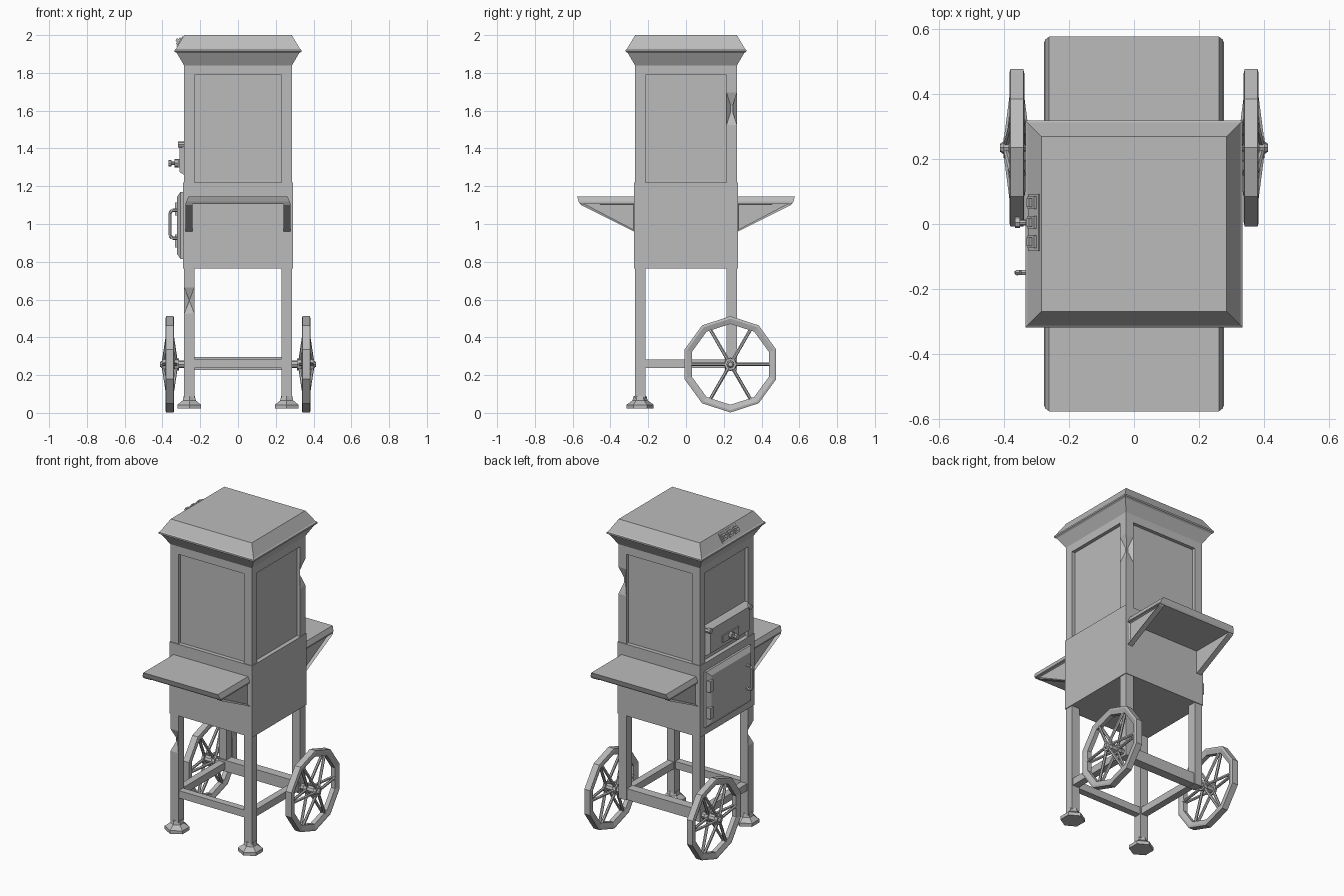
import bpy, bmesh, math
from mathutils import Vector

cube = bpy.data.objects.get("Cube")
if cube:
    bpy.data.objects.remove(cube, do_unlink=True)

GREY = (0.5, 0.5, 0.5, 1)
mat = bpy.data.materials.new("plain grey")
mat.use_nodes = True
mat.diffuse_color = GREY
bsdf = next(n for n in mat.node_tree.nodes if n.type == 'BSDF_PRINCIPLED')
bsdf.inputs["Base Color"].default_value = GREY
bsdf.inputs["Roughness"].default_value = 0.8


def finish(name, bm):
    bmesh.ops.recalc_face_normals(bm, faces=bm.faces)
    mesh = bpy.data.meshes.new(name)
    bm.to_mesh(mesh)
    bm.free()
    mesh.materials.append(mat)
    obj = bpy.data.objects.new(name, mesh)
    bpy.context.collection.objects.link(obj)
    return obj


def loft(bm, rings):
    """Skin closed rings of equal length and cap both ends."""
    loops = [[bm.verts.new(p) for p in ring] for ring in rings]
    n = len(loops[0])
    for a, b in zip(loops, loops[1:]):
        for i in range(n):
            bm.faces.new((a[i], a[(i + 1) % n], b[(i + 1) % n], b[i]))
    return bm.faces.new(loops[0]), bm.faces.new(loops[-1])


def rect(hx, hy, z):
    return [(-hx, -hy, z), (hx, -hy, z), (hx, hy, z), (-hx, hy, z)]


def box(bm, x0, x1, y0, y1, z0, z1):
    loft(bm, [[(x0, y0, z), (x1, y0, z), (x1, y1, z), (x0, y1, z)] for z in (z0, z1)])


def rod(bm, p, q, r0, r1=None, sides=8):
    p, q = Vector(p), Vector(q)
    turn = (q - p).to_track_quat('Z', 'Y').to_matrix().to_4x4()
    turn.translation = (p + q) / 2
    bmesh.ops.create_cone(bm, cap_ends=True, segments=sides, radius1=r0,
                          radius2=r0 if r1 is None else r1,
                          depth=(q - p).length, matrix=turn)


def side_panel(bm, x0, x1, y0, y1, z0, z1, bevel):
    """Raised panel on the -x side with chamfered borders."""
    def ring(x, b):
        return [(x, y0 + b, z0 + b), (x, y1 - b, z0 + b), (x, y1 - b, z1 - b), (x, y0 + b, z1 - b)]
    loft(bm, [ring(x0, 0), ring((x0 + x1) / 2, 0), ring(x1, bevel)])


def chip(bm, corner, z, half, depth):
    """Knock a dent into one vertical corner of a post."""
    for h in (z - half, z, z + half):
        bmesh.ops.bisect_plane(bm, geom=bm.verts[:] + bm.edges[:] + bm.faces[:],
                               plane_co=(0, 0, h), plane_no=(0, 0, 1))
    v = min(bm.verts, key=lambda v: (v.co - Vector((*corner, z))).length)
    v.co.x -= math.copysign(depth, corner[0])
    v.co.y -= math.copysign(depth, corner[1])
    bmesh.ops.triangulate(bm, faces=bm.faces)


W, D, P = 0.286, 0.27, 0.055      # cabinet half width, half depth, post width

# Roof with flared cornice
bm = bmesh.new()
loft(bm, [rect(hx, hx - 0.016, z) for hx, z in
          ((W, 1.79), (W, 1.84), (0.324, 1.905), (0.335, 1.912),
           (0.335, 1.922), (0.328, 1.928), (0.285, 2.0))])
finish("roof", bm)

# Window cabinet
bm = bmesh.new()
box(bm, -W + 0.022, W - 0.022, -D + 0.022, D - 0.022, 1.2, 1.8)
finish("window_panes", bm)

bm = bmesh.new()
box(bm, -0.291, 0.291, -0.274, 0.274, 0.765, 1.22)
finish("lower_cabinet", bm)

# Corner posts, legs and feet
for sx, side in ((1, "left"), (-1, "right")):
    for sy, end in ((1, "back"), (-1, "front")):
        xs = sorted((sx * W, sx * (W - P)))
        ys = sorted((sy * D, sy * (D - P)))
        bm = bmesh.new()
        box(bm, *xs, *ys, 1.22, 1.8)
        if sx > 0 and sy > 0:
            chip(bm, (W, D), 1.61, 0.085, 0.028)
        finish(f"{end}_{side}_post", bm)

        bm = bmesh.new()
        box(bm, *xs, *ys, 0.08 if sy < 0 else 0.225, 0.77)
        if sx < 0 and sy < 0:
            chip(bm, (-W, -D), 0.595, 0.07, 0.028)
        finish(f"{end}_{side}_leg", bm)

        if sy < 0:
            cx, cy = sx * 0.258, -0.243
            bm = bmesh.new()
            loft(bm, [[(cx + r * math.sin(math.tau * i / 6), cy + r * math.cos(math.tau * i / 6), z)
                       for i in range(6)]
                      for r, z in ((0.072, 0.022), (0.072, 0.043), (0.04, 0.066), (0.034, 0.09))])
            finish(f"{side}_foot", bm)

# Lower frame bars
bm = bmesh.new()
box(bm, -0.24, 0.24, -0.265, -0.222, 0.238, 0.285)
for s in (1, -1):
    xs = sorted((s * 0.28, s * 0.236))
    box(bm, *xs, -0.23, 0.23, 0.238, 0.283)
finish("frame_bars", bm)
bm = bmesh.new()
box(bm, -0.28, 0.28, 0.206, 0.264, 0.226, 0.297)
finish("axle_beam", bm)

# Ten-sided spoked wheels
CY, CZ, R, WX = 0.235, 0.257, 0.255, 0.361
for s, side in ((1, "left"), (-1, "right")):
    bm = bmesh.new()
    profile = ((R, 0.02), (0.242, 0.023), (0.214, 0.014),
               (0.214, -0.014), (0.242, -0.023), (R, -0.02))
    rim = [[bm.verts.new((s * WX + x, CY + r * math.sin(math.tau * i / 10),
                          CZ + r * math.cos(math.tau * i / 10)))
            for r, x in profile] for i in range(10)]
    for i in range(10):
        a, b = rim[i], rim[(i + 1) % 10]
        for j in range(6):
            k = (j + 1) % 6
            bm.faces.new((a[j], a[k], b[k], b[j]))
    finish(f"{side}_wheel_rim", bm)

    bm = bmesh.new()
    for i in range(6):
        c, n = math.cos(math.tau * i / 6), math.sin(math.tau * i / 6)
        for o in (1, -1):
            rod(bm, (s * WX + o * 0.033, CY + 0.02 * c, CZ + 0.02 * n),
                (s * WX + o * 0.007, CY + 0.22 * c, CZ + 0.22 * n), 0.009, sides=6)
    finish(f"{side}_wheel_spokes", bm)

    bm = bmesh.new()
    for x0, x1, r0, r1 in ((0.27, 0.33, 0.02, 0.02), (0.313, 0.335, 0.032, 0.032),
                           (0.33, 0.392, 0.022, 0.022), (0.385, 0.402, 0.036, 0.032),
                           (0.402, 0.413, 0.02, 0.012)):
        rod(bm, (s * x0, CY, CZ), (s * x1, CY, CZ), r0, r1)
    finish(f"{side}_wheel_hub", bm)

# Fold-out shelves with triangular brackets
for s, end in ((1, "back"), (-1, "front")):
    bm = bmesh.new()
    loft(bm, [[(-hx, s * 0.27, z), (hx, s * 0.27, z), (hx, s * y, z), (-hx, s * y, z)]
              for hx, y, z in ((0.274, 0.562, 1.107), (0.274, 0.568, 1.118), (0.262, 0.577, 1.146))])
    finish(f"{end}_shelf", bm)
    for sx, side in ((1, "left"), (-1, "right")):
        bm = bmesh.new()
        tri = ((0.27, 1.112), (0.562, 1.112), (0.555, 1.1), (0.27, 0.958))
        caps = loft(bm, [[(sx * x, s * y, z) for y, z in tri] for x in (0.242, 0.277)])
        bmesh.ops.recalc_face_normals(bm, faces=bm.faces)
        bmesh.ops.inset_region(bm, faces=[caps[1]], thickness=0.013)
        bmesh.ops.translate(bm, verts=caps[1].verts, vec=(-sx * 0.016, 0, 0))
        finish(f"{end}_{side}_bracket", bm)

# Storage door with hinges and pull handle
bm = bmesh.new()
side_panel(bm, -0.285, -0.324, -0.22, 0.235, 0.815, 1.17, 0.028)
finish("storage_door", bm)
bm = bmesh.new()
for z in (0.91, 1.08):
    box(bm, -0.334, -0.29, 0.2, 0.232, z - 0.035, z + 0.035)
finish("door_hinges", bm)
bm = bmesh.new()
path = [(-0.31, 0.925), (-0.348, 0.925), (-0.36, 0.938), (-0.36, 1.06), (-0.348, 1.073), (-0.31, 1.073)]
for a, b in zip(path, path[1:]):
    rod(bm, (a[0], -0.15, a[1]), (b[0], -0.15, b[1]), 0.009, sides=6)
finish("door_handle", bm)

# Serving hatch with latch plate, knob and pivots
bm = bmesh.new()
side_panel(bm, -0.26, -0.31, -0.213, 0.213, 1.26, 1.44, 0.015)
finish("serving_hatch", bm)
bm = bmesh.new()
for y in (-0.2, 0.2):
    rod(bm, (-0.28, y, 1.42), (-0.318, y, 1.42), 0.016)
finish("hatch_pivots", bm)
bm = bmesh.new()
box(bm, -0.318, -0.3, -0.08, 0.08, 1.3, 1.345)
rod(bm, (-0.31, 0.005, 1.322), (-0.335, 0.005, 1.322), 0.022)
rod(bm, (-0.31, 0.005, 1.322), (-0.36, 0.005, 1.322), 0.009)
rod(bm, (-0.352, 0.005, 1.322), (-0.367, 0.005, 1.322), 0.018)
finish("hatch_latch", bm)

# Switches on the sloping roof side
slope = Vector((0.043, 0, 0.072)).normalized()
out = Vector((-slope.z, 0, slope.x))
base = Vector((-0.3065, 0.005, 1.964))


def roof_block(bm, y, half_y, half_s, height):
    c = base + Vector((0, y, 0))
    loft(bm, [[c + slope * u * half_s + out * h + Vector((0, v * half_y, 0))
               for u, v in ((-1, -1), (1, -1), (1, 1), (-1, 1))] for h in (-0.01, height)])


bm = bmesh.new()
roof_block(bm, 0, 0.088, 0.031, 0.005)
finish("switch_plate", bm)
bm = bmesh.new()
for y in (-0.06, 0, 0.06):
    roof_block(bm, y, 0.019, 0.02, 0.014)
    roof_block(bm, y, 0.013, 0.008, 0.024)
finish("roof_switches", bm)
